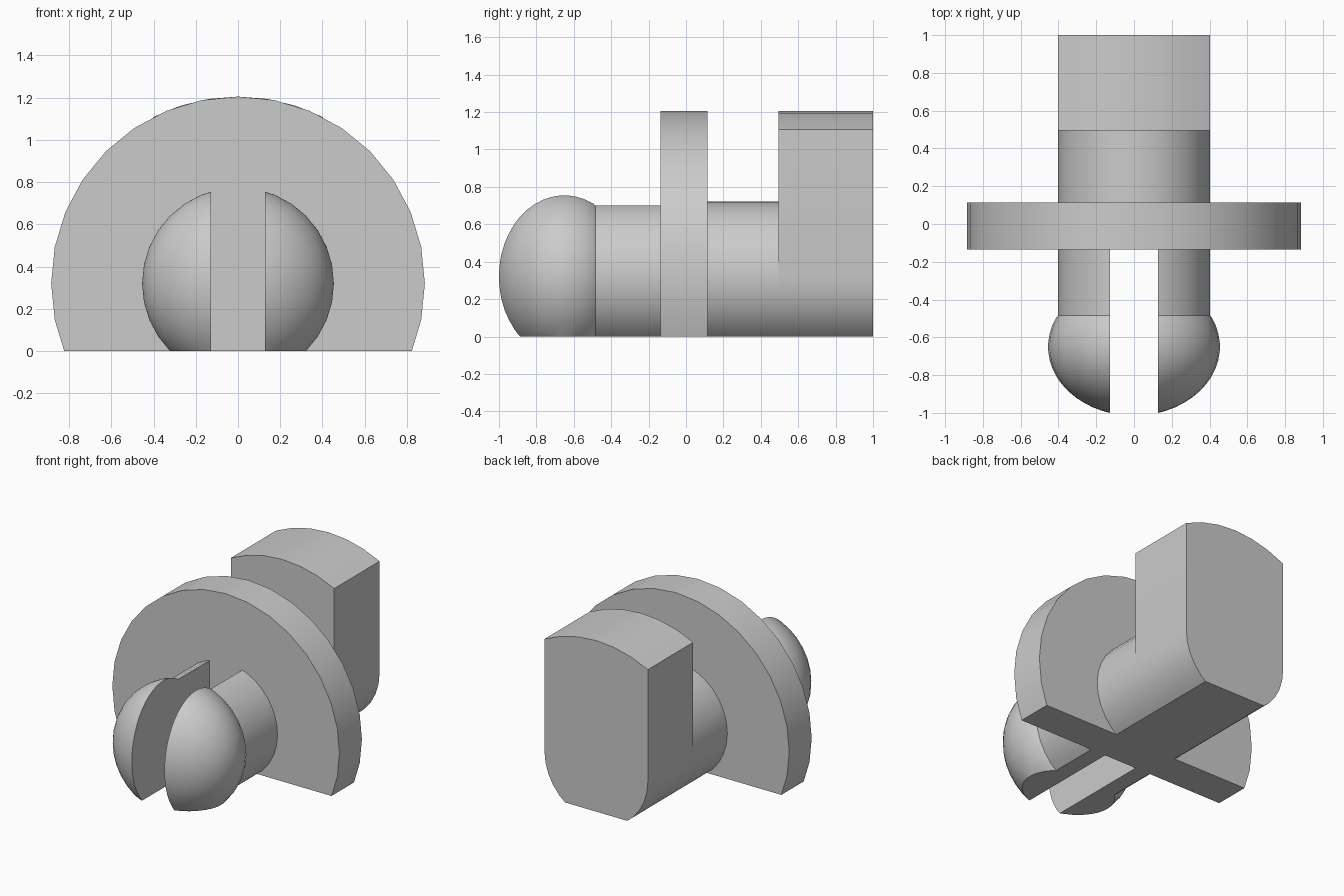
import bpy, bmesh
from math import sin, cos, pi, acos, radians
from mathutils import Vector

if "Cube" in bpy.data.objects:
    bpy.data.objects.remove(bpy.data.objects["Cube"])

AXIS_Z = 0.32      # height of the shared axis
SIDES = 32
DISC_R, SHAFT_R = 0.885, 0.403
DISC_FRONT, DISC_BACK, BLOCK_FRONT, BACK_END = -0.135, 0.115, 0.495, 1.0

grey = bpy.data.materials.new("plain grey")
grey.use_nodes = True
colour = (0.6, 0.6, 0.6, 1)
grey.diffuse_color = colour
grey.node_tree.nodes["Principled BSDF"].inputs["Base Color"].default_value = colour


def arc(radius, start, end, steps):
    """Points (x, z) on an arc around the axis."""
    angles = [start + (end - start) * i / steps for i in range(steps + 1)]
    return [(radius * cos(a), AXIS_Z + radius * sin(a)) for a in angles]


def cut(bm, point, normal):
    """Remove what lies on the normal side and close the opening."""
    geom = bm.verts[:] + bm.edges[:] + bm.faces[:]
    res = bmesh.ops.bisect_plane(bm, geom=geom, dist=1e-5, plane_co=point,
                                 plane_no=normal, clear_outer=True)
    edges = [e for e in res["geom_cut"] if isinstance(e, bmesh.types.BMEdge)]
    bmesh.ops.contextual_create(bm, geom=edges)


def finish(bm, name):
    """Flatten the underside and make a smooth-shaded object."""
    cut(bm, (0, 0, 0), (0, 0, -1))
    bmesh.ops.recalc_face_normals(bm, faces=bm.faces[:])
    mesh = bpy.data.meshes.new(name)
    bm.to_mesh(mesh)
    bm.free()
    mesh.materials.append(grey)
    obj = bpy.data.objects.new(name, mesh)
    bpy.context.collection.objects.link(obj)
    bpy.ops.object.select_all(action="DESELECT")
    obj.select_set(True)
    bpy.context.view_layer.objects.active = obj
    bpy.ops.object.shade_smooth_by_angle(angle=radians(36))
    return obj


def prism(name, outline, y0, y1):
    """Extrude an (x, z) outline along y."""
    bm = bmesh.new()
    face = bm.faces.new([bm.verts.new((x, y0, z)) for x, z in outline])
    res = bmesh.ops.extrude_face_region(bm, geom=[face], use_keep_orig=True)
    moved = [v for v in res["geom"] if isinstance(v, bmesh.types.BMVert)]
    bmesh.ops.translate(bm, verts=moved, vec=(0, y1 - y0, 0))
    return finish(bm, name)


# Round flange and the shaft behind it
prism("flange", arc(DISC_R, 0, 2 * pi, SIDES)[:-1], DISC_FRONT, DISC_BACK)
prism("back_shaft", arc(SHAFT_R, 0, 2 * pi, SIDES)[:-1], DISC_BACK, BLOCK_FRONT)

# Rear block: shaft curve below, straight sides, flange curve on top
corner = acos(SHAFT_R / DISC_R)
block = arc(SHAFT_R, pi, 2 * pi, SIDES // 2) + arc(DISC_R, corner, pi - corner, 6)
prism("rear_block", block, BLOCK_FRONT, BACK_END)

# Split pin: turned oval head and neck, slotted down the middle
HEAD_Y, HEAD_R, HEAD_LEN = -0.65, 0.455, 0.365
NECK_ANGLE = pi - acos(0.42)
profile = [(HEAD_R * sin(t), HEAD_Y - HEAD_LEN * cos(t))
           for t in (NECK_ANGLE * i / 16 for i in range(17))]
profile += [(SHAFT_R, -0.485), (SHAFT_R, DISC_FRONT), (0, DISC_FRONT)]
bm = bmesh.new()
verts = [bm.verts.new((r, y, AXIS_Z)) for r, y in profile]
edges = [bm.edges.new(pair) for pair in zip(verts, verts[1:])]
bmesh.ops.spin(bm, geom=verts + edges, cent=(0, 0, AXIS_Z), axis=(0, 1, 0),
               angle=2 * pi, steps=SIDES)
bmesh.ops.remove_doubles(bm, verts=bm.verts[:], dist=1e-4)
cut(bm, (0.127, 0, 0), (-1, 0, 0))
pin = finish(bm, "split_pin")
mirror = pin.modifiers.new("other_half", "MIRROR")
mirror.use_mirror_merge = False
